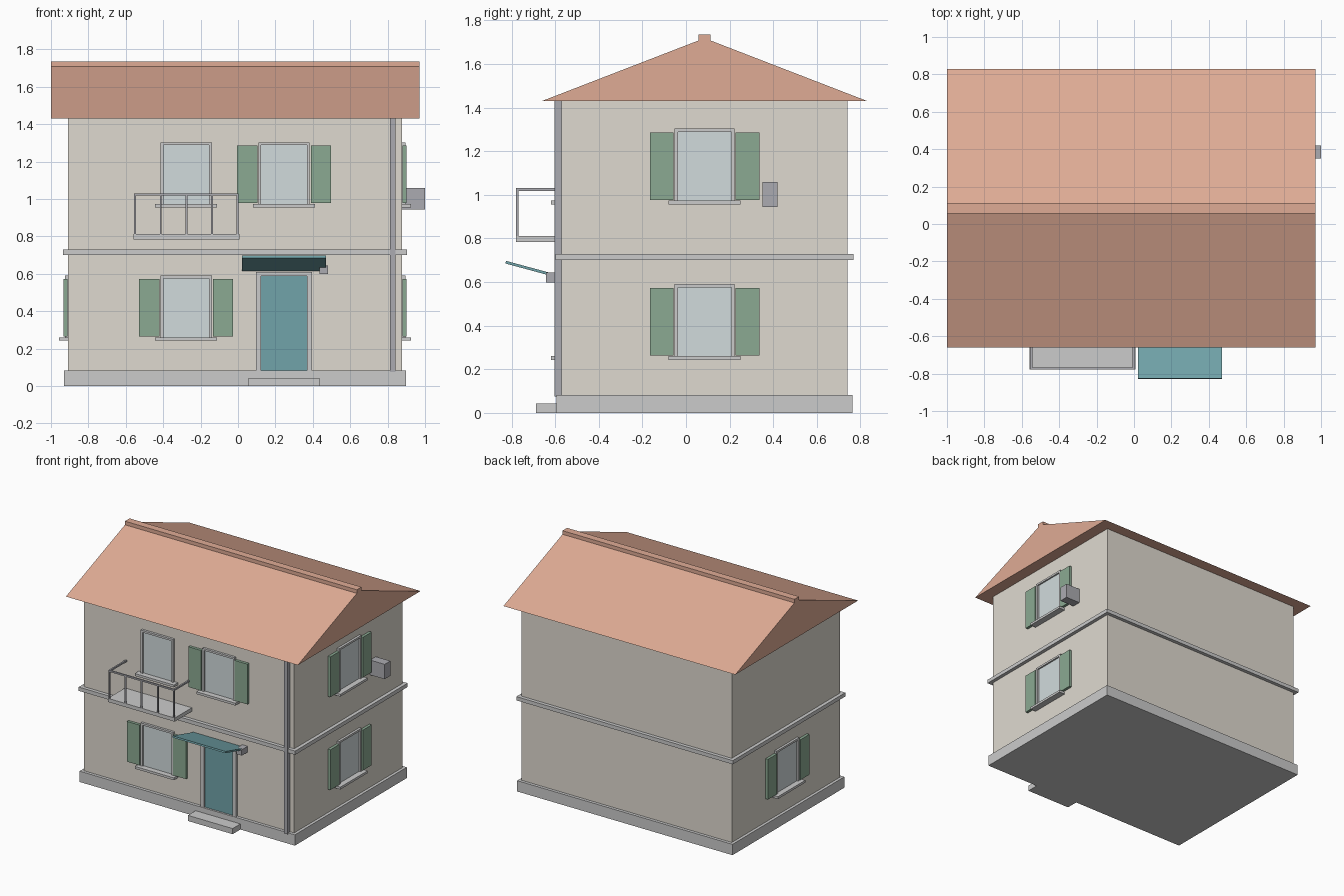
import bpy, bmesh, math
from mathutils import Matrix, Vector

if "Cube" in bpy.data.objects:
    bpy.data.objects.remove(bpy.data.objects["Cube"])


def mat(name, rgb):
    m = bpy.data.materials.new(name)
    m.diffuse_color = (*rgb, 1)
    m.use_nodes = True
    m.node_tree.nodes["Principled BSDF"].inputs["Base Color"].default_value = m.diffuse_color
    return m


WALL = mat("wall_plaster", (0.74, 0.70, 0.63))
ROOF = mat("roof_tile", (0.74, 0.41, 0.30))
GREEN = mat("shutter_green", (0.26, 0.40, 0.29))
TEAL = mat("door_teal", (0.165, 0.37, 0.40))
GLASS = mat("glass", (0.64, 0.71, 0.72))
METAL = mat("metal", (0.41, 0.41, 0.44))


def make(name, bm, material=None, matrix=None):
    bmesh.ops.recalc_face_normals(bm, faces=bm.faces)
    me = bpy.data.meshes.new(name)
    bm.to_mesh(me)
    bm.free()
    if material:
        me.materials.append(material)
    ob = bpy.data.objects.new(name, me)
    if matrix:
        ob.matrix_world = matrix
    bpy.context.collection.objects.link(ob)
    return ob


def boxes(name, spans, material=None, matrix=None):
    """One object from boxes given as (x0, x1, y0, y1, z0, z1)."""
    bm = bmesh.new()
    for x0, x1, y0, y1, z0, z1 in spans:
        m = (Matrix.Translation(((x0 + x1) / 2, (y0 + y1) / 2, (z0 + z1) / 2))
             @ Matrix.Diagonal((x1 - x0, y1 - y0, z1 - z0, 1)))
        bmesh.ops.create_cube(bm, size=1, matrix=m)
    return make(name, bm, material, matrix)


def prism(name, profile, x0, x1, material):
    """Extrude a (y, z) profile along x."""
    bm = bmesh.new()
    face = bm.faces.new([bm.verts.new((x0, y, z)) for y, z in profile])
    ext = bmesh.ops.extrude_face_region(bm, geom=[face])["geom"]
    verts = [g for g in ext if isinstance(g, bmesh.types.BMVert)]
    bmesh.ops.translate(bm, verts=verts, vec=(x1 - x0, 0, 0))
    return make(name, bm, material)


# House body
L, R, F, B = -0.908, 0.877, -0.571, 0.741
MID = (F + B) / 2
boxes("walls", [(L, R, F, B, 0.05, 1.43)], WALL)
boxes("plinth", [(L - .022, R + .022, F - .023, B + .023, 0, 0.083)])
boxes("floor_band", [(L - .027, R + .027, F - .027, B + .027, 0.70, 0.729)])

# Roof
prism("roof", [(-0.66, 1.43), (0.83, 1.43), (0.085, 1.718)], -1, 0.97, ROOF)
boxes("ridge_cap", [(-1, 0.97, 0.057, 0.113, 1.69, 1.735)], ROOF)


# Windows: local frame has the wall at y = 0 and faces -y
def window(name, x, y, sill, angle=0, shutters=True):
    m = Matrix.Translation((x, y, sill)) @ Matrix.Rotation(math.radians(angle), 4, 'Z')
    w, t, h, d = 0.1375, 0.015, 0.348, 0.018
    boxes(name + "_frame", [(-w, -w + t, -d, .005, 0, h), (w - t, w, -d, .005, 0, h),
                            (-w + t, w - t, -d, .005, h - t, h),
                            (-w + t, w - t, -d, .005, 0, t)], None, m)
    boxes(name + "_glass", [(-w + t, w - t, -.006, .005, t, h - t)], GLASS, m)
    boxes(name + "_sill", [(-.166, .166, -.049, .005, 0, .018)], None, m)
    if shutters:
        boxes(name + "_shutters", [(-.251, -.143, -.024, -.003, .022, .331),
                                   (.143, .251, -.024, -.003, .022, .331)], GREEN, m)


LOW, HIGH = 0.242, 0.955
window("front_lower_window", -0.277, F, LOW)
window("front_upper_window", 0.246, F, HIGH)
window("balcony_window", -0.277, F, HIGH, shutters=False)
window("right_lower_window", R, MID, LOW, 90)
window("right_upper_window", R, MID, HIGH, 90)
window("left_lower_window", L, MID, LOW, -90)

# Door, frame and step
boxes("door", [(0.123, 0.369, F - .008, F + .005, 0.083, 0.588)], TEAL)
boxes("door_frame", [(0.097, 0.123, F - .02, F + .005, 0.083, 0.61),
                     (0.369, 0.395, F - .02, F + .005, 0.083, 0.61),
                     (0.123, 0.369, F - .02, F + .005, 0.588, 0.61)])
boxes("door_step", [(0.056, 0.436, -0.688, -0.58, 0, 0.043)])

# Awning rising outward, with wall lamp at its side
prism("awning", [(F, 0.615), (F, 0.628), (-0.825, 0.697), (-0.828, 0.685)],
      0.021, 0.471, TEAL)
boxes("wall_lamp", [(0.436, 0.482, -0.643, F, 0.598, 0.643)], METAL)

# Balcony slab and railing
boxes("balcony_slab", [(-0.56, 0.008, -0.779, F, 0.784, 0.812)])
rails = [(-0.556, 0.004, -0.779, -0.768, 1.018, 1.03)]
for x in (-0.550, -0.002):
    rails.append((x - .006, x + .006, -0.768, F, 1.018, 1.03))
for i in range(5):
    x = -0.550 + i * 0.137
    rails.append((x - .005, x + .005, -0.779, -0.769, 0.812, 1.018))
boxes("balcony_railing", rails, METAL)

# Downpipe and air conditioner
boxes("downpipe", [(0.813, 0.842, -0.602, F, 0.074, 1.43)], METAL)
boxes("air_conditioner", [(R, 1.0, 0.351, 0.42, 0.944, 1.058)], METAL)
